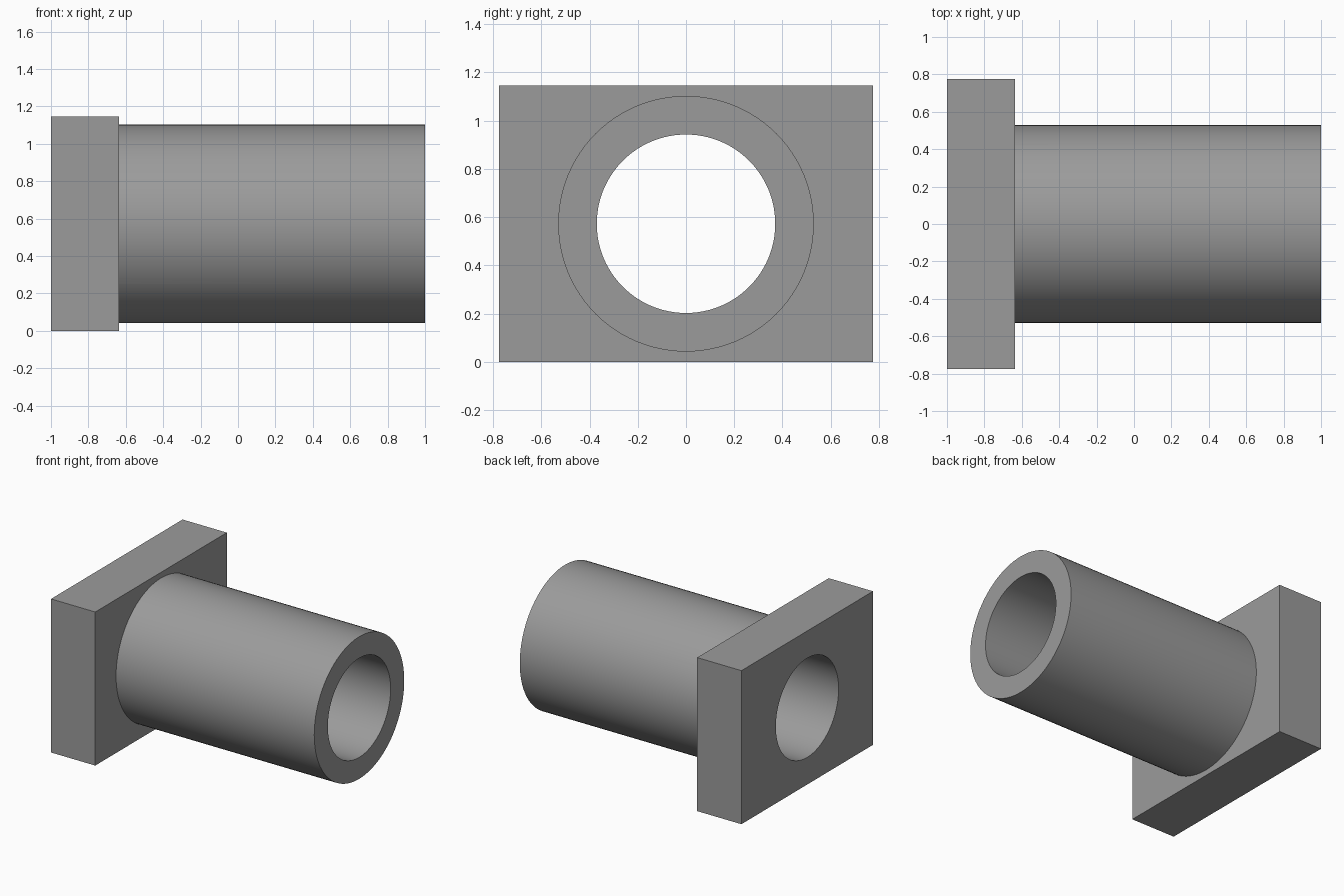
import bpy
import math

if "Cube" in bpy.data.objects:
    bpy.data.objects.remove(bpy.data.objects["Cube"])

AXIS_Z = 0.5725     # height of the bore axis
FLANGE_X = -0.635   # where the flange meets the sleeve


def cylinder(name, radius, x0, x1):
    bpy.ops.mesh.primitive_cylinder_add(
        vertices=96, radius=radius, depth=x1 - x0,
        location=((x0 + x1) / 2, 0, AXIS_Z), rotation=(0, math.pi / 2, 0))
    obj = bpy.context.object
    obj.name = name
    return obj


def boolean(target, tool, operation):
    mod = target.modifiers.new(operation.lower(), 'BOOLEAN')
    mod.operation = operation
    mod.solver = 'EXACT'
    mod.object = tool
    bpy.ops.object.select_all(action='DESELECT')
    target.select_set(True)
    bpy.context.view_layer.objects.active = target
    bpy.ops.object.modifier_apply(modifier=mod.name)
    bpy.data.objects.remove(tool, do_unlink=True)


# rectangular flange plate
bpy.ops.mesh.primitive_cube_add(size=1, location=((FLANGE_X - 1) / 2, 0, AXIS_Z))
body = bpy.context.object
body.name = "flanged_sleeve"
body.scale = (FLANGE_X + 1, 1.55, 2 * AXIS_Z)
bpy.ops.object.transform_apply(location=True, rotation=True, scale=True)

# round sleeve joined to the plate, then the through bore
boolean(body, cylinder("sleeve", 0.53, -0.8, 1.0), 'UNION')
boolean(body, cylinder("bore_cutter", 0.37, -1.2, 1.2), 'DIFFERENCE')

# plain grey finish
grey = bpy.data.materials.new("grey")
grey.diffuse_color = (0.33, 0.33, 0.33, 1)
grey.use_nodes = True
grey.node_tree.nodes["Principled BSDF"].inputs["Base Color"].default_value = grey.diffuse_color
body.data.materials.clear()
body.data.materials.append(grey)
for face in body.data.polygons:
    face.material_index = 0

bpy.ops.object.shade_smooth_by_angle(angle=math.radians(30))
